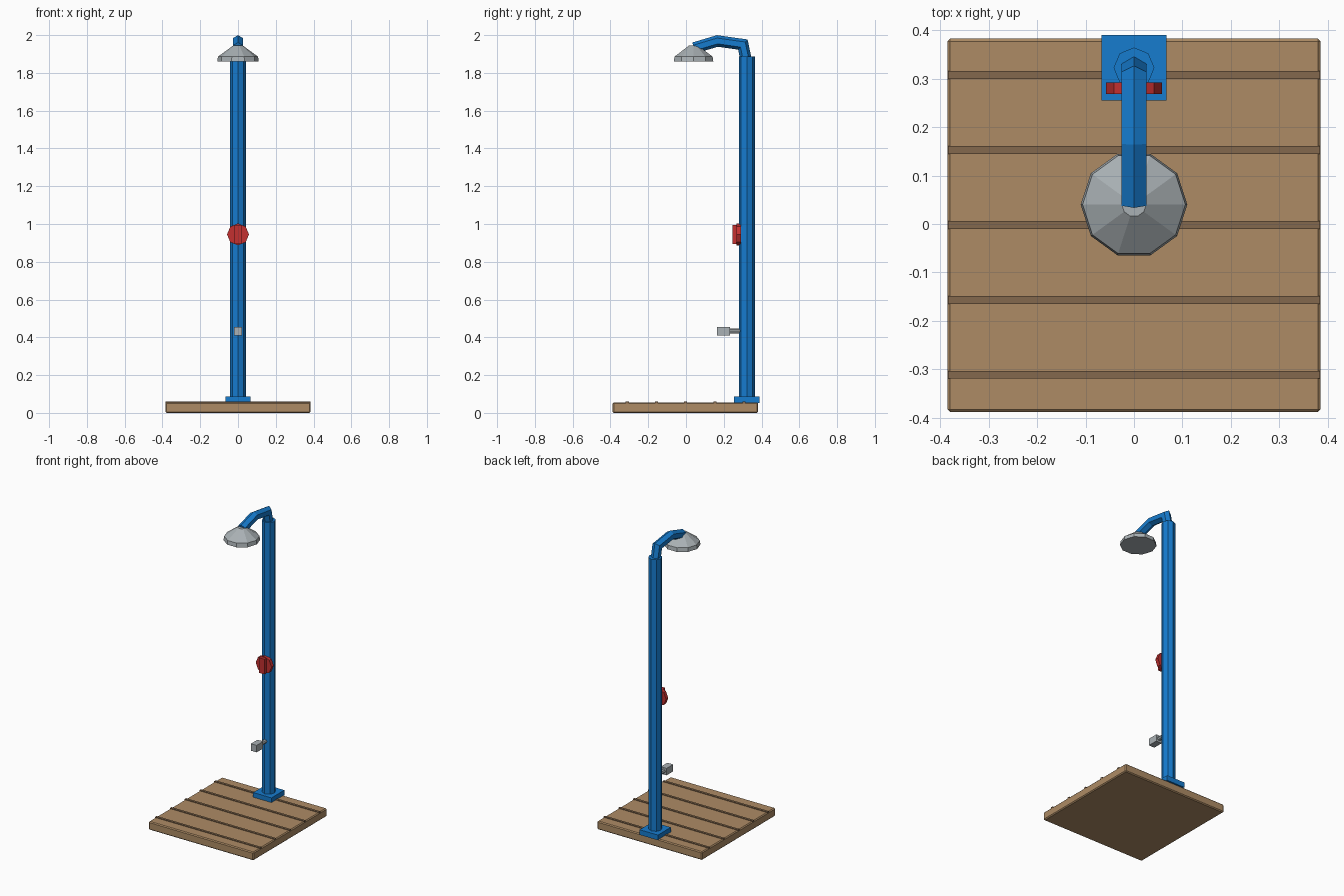
import bpy, bmesh
from math import sin, cos, pi
from mathutils import Vector

if "Cube" in bpy.data.objects:
    bpy.data.objects.remove(bpy.data.objects["Cube"])


def material(name, rgb):
    m = bpy.data.materials.new(name)
    m.diffuse_color = (*rgb, 1)
    m.use_nodes = True
    m.node_tree.nodes["Principled BSDF"].inputs["Base Color"].default_value = m.diffuse_color
    return m


BLUE = material("blue_paint", (0.008, 0.2, 0.62))
WOOD = material("wood", (0.42, 0.26, 0.13))
DARK = material("dark_wood", (0.23, 0.14, 0.075))
RED = material("red_paint", (0.55, 0.03, 0.03))
STEEL = material("steel", (0.4, 0.44, 0.46))


def finish(bm, name, mat):
    bmesh.ops.recalc_face_normals(bm, faces=bm.faces)
    me = bpy.data.meshes.new(name)
    bm.to_mesh(me)
    bm.free()
    me.materials.append(mat)
    ob = bpy.data.objects.new(name, me)
    bpy.context.collection.objects.link(ob)
    return ob


def box(name, lo, hi, mat, bevel=0):
    bm = bmesh.new()
    bmesh.ops.create_cube(bm, size=1)
    for v in bm.verts:
        v.co = Vector([l + (c + 0.5) * (h - l) for l, h, c in zip(lo, hi, v.co)])
    ob = finish(bm, name, mat)
    if bevel:
        mod = ob.modifiers.new("chamfer", 'BEVEL')
        mod.width, mod.segments = bevel, 1
    return ob


def loft(name, stations, sides, mat):
    """Skin rings given as (centre, u axis, v axis); first vertex lies on u."""
    bm = bmesh.new()
    rings = []
    for c, u, v in stations:
        c, u, v = Vector(c), Vector(u), Vector(v)
        rings.append([bm.verts.new(c + u * cos(2 * pi * i / sides) + v * sin(2 * pi * i / sides))
                      for i in range(sides)])
    for a, b in zip(rings, rings[1:]):
        for i in range(sides):
            j = (i + 1) % sides
            bm.faces.new((a[i], a[j], b[j], b[i]))
    bm.faces.new(rings[0])
    bm.faces.new(rings[-1])
    return finish(bm, name, mat)


def lathe_z(name, x, y, profile, sides, mat):
    return loft(name, [((x, y, z), (r, 0, 0), (0, r, 0)) for r, z in profile], sides, mat)


def rod_y(name, z, r, y0, y1, sides, mat):
    return loft(name, [((0, y, z), (r, 0, 0), (0, 0, r)) for y in (y0, y1)], sides, mat)


# Wooden platform with dark plank gaps
box("platform", (-0.385, -0.388, 0), (0.385, 0.382, 0.055), WOOD, 0.006)
for i in range(5):
    y = -0.311 + i * 0.1545
    box(f"plank_gap_{i + 1}", (-0.384, y - 0.008, 0.045), (0.384, y + 0.008, 0.059), DARK)

# Base plate and octagonal post
box("base_plate", (-0.067, 0.255, 0.052), (0.067, 0.39, 0.086), BLUE)
lathe_z("post", 0, 0.322, [(0.042, 0.08), (0.042, 1.886)], 8, BLUE)

# Bent hexagonal arm with mitred joints
path = [Vector(p) for p in ((0, 0.32, 1.86), (0, 0.301, 1.95), (0, 0.166, 1.969), (0, 0.042, 1.932))]
dirs = [(b - a).normalized() for a, b in zip(path, path[1:])]
stations = []
for i, p in enumerate(path):
    d0, d1 = dirs[max(i - 1, 0)], dirs[min(i, len(dirs) - 1)]
    t = (d0 + d1).normalized()
    n = Vector((0, t.z, -t.y)) * (0.03 / t.dot(d0))
    stations.append((p, n, (0.03, 0, 0)))
loft("shower_arm", stations, 6, BLUE)

# Ten-sided shower head
lathe_z("shower_head", 0, 0.04, [(0.11, 1.86), (0.106, 1.886), (0.025, 1.945)], 10, STEEL)

# Red valve wheel with its upright grip
rod_y("valve_wheel", 0.945, 0.058, 0.268, 0.292, 8, RED)
box("valve_grip", (-0.02, 0.247, 0.895), (0.02, 0.27, 0.995), RED)

# Low foot tap
rod_y("tap_stem", 0.433, 0.013, 0.225, 0.29, 8, STEEL)
box("tap_head", (-0.021, 0.165, 0.41), (0.021, 0.234, 0.456), STEEL)
